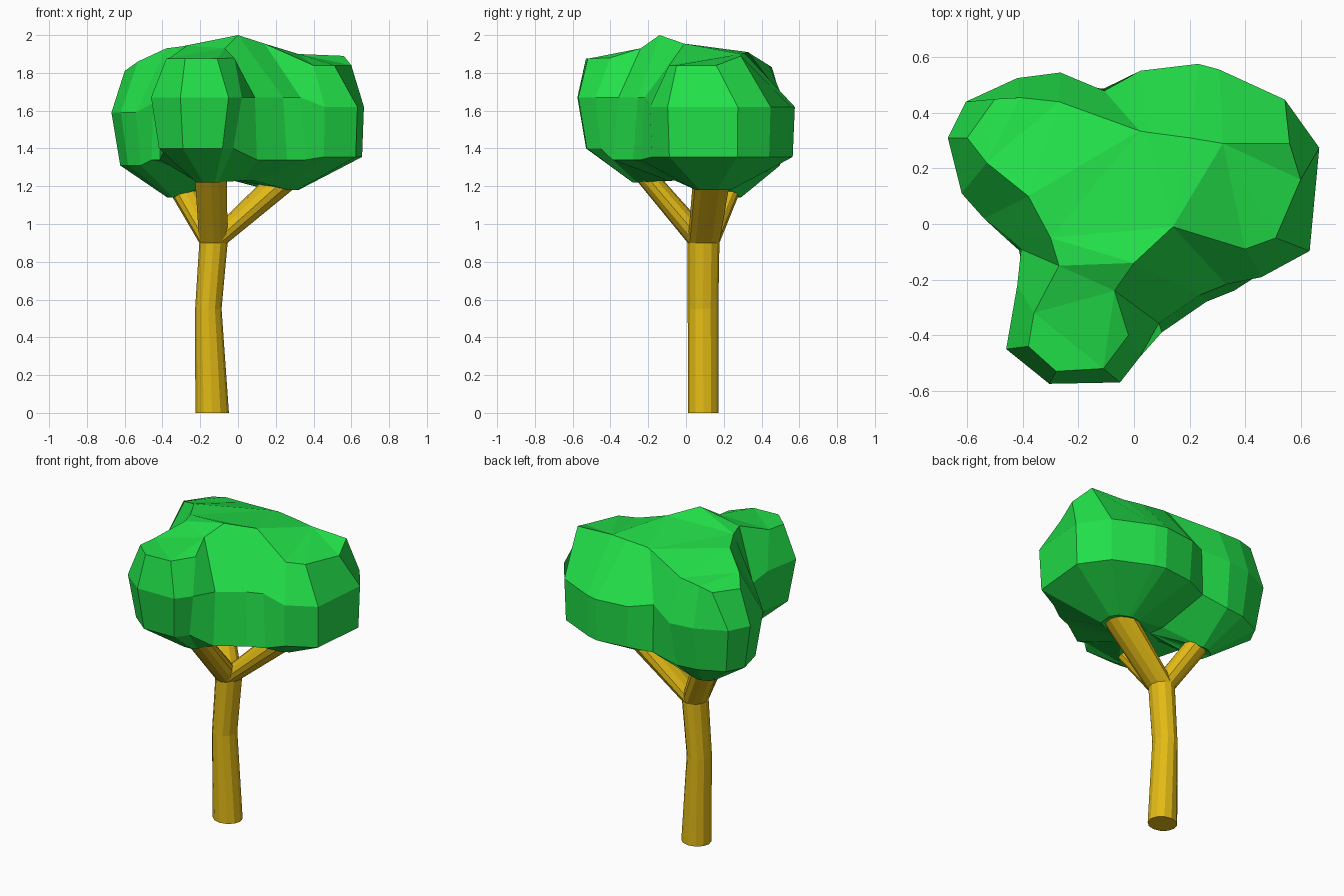
import bpy, bmesh, math
from mathutils import Vector

if "Cube" in bpy.data.objects:
    bpy.data.objects.remove(bpy.data.objects["Cube"])

SIDES = 12


def material(name, rgb):
    m = bpy.data.materials.new(name)
    m.diffuse_color = (*rgb, 1)
    m.use_nodes = True
    m.node_tree.nodes["Principled BSDF"].inputs["Base Color"].default_value = m.diffuse_color
    return m


def loft(name, rings, mat, low=None):
    """Skin a stack of rings; the top is a flat cap, the bottom a cap or a fan."""
    bm = bmesh.new()
    loops = [[bm.verts.new(p) for p in ring] for ring in rings]
    n = len(loops[0])
    for a, b in zip(loops, loops[1:]):
        for i in range(n):
            j = (i + 1) % n
            bm.faces.new((a[i], a[j], b[j], b[i]))
    if low is None:
        bm.faces.new(loops[0])
    else:
        c = bm.verts.new(low)
        for i in range(n):
            bm.faces.new((loops[0][i], loops[0][(i + 1) % n], c))
    cap = bm.faces.new(loops[-1])
    bmesh.ops.recalc_face_normals(bm, faces=bm.faces)
    bmesh.ops.triangulate(bm, faces=[cap], ngon_method='BEAUTY')
    mesh = bpy.data.meshes.new(name)
    bm.to_mesh(mesh)
    bm.free()
    mesh.materials.append(mat)
    obj = bpy.data.objects.new(name, mesh)
    bpy.context.collection.objects.link(obj)
    return obj


def ring(x, y, z, rx, ry):
    angles = [2 * math.pi * i / SIDES for i in range(SIDES)]
    return [(x + rx * math.cos(a), y + ry * math.sin(a), z) for a in angles]


bark = material("bark", (0.76, 0.49, 0.008))
leaf = material("leaf", (0.016, 0.74, 0.066))

# Trunk with a slight bend
loft("trunk", [ring(-0.137, 0.092, 0, 0.089, 0.081),
               ring(-0.157, 0.09, 0.55, 0.07, 0.081),
               ring(-0.13, 0.093, 0.9, 0.075, 0.084)], bark)

# Branches fan out of the trunk top, ending inside the leaves
for name, x, y, z, rx, ry in (("front_branch", -0.143, -0.19, 1.23, 0.085, 0.07),
                              ("right_branch", 0.195, 0.13, 1.19, 0.108, 0.098),
                              ("left_branch", -0.27, 0.205, 1.15, 0.082, 0.072)):
    start = Vector((-0.13, 0.093, 0.9))
    end = start.lerp(Vector((x, y, z)), 1.1)
    loft(name, [ring(*start, 0.075, 0.084), ring(*end, rx, ry)], bark)

# Lobes (left, right, front) and the saddles between them:
# centre, underside tip, mid and lower scale, mid and lower height
LOBES = {
    "L": ((-0.38, 0.25), (-0.28, 0.21, 1.14), 1.0, 0.84, 1.59, 1.31),
    "R": ((0.34, 0.20), (0.21, 0.13, 1.18), 0.99, 0.96, 1.62, 1.355),
    "F": ((-0.23, -0.32), (-0.145, -0.19, 1.22), 1.0, 0.82, 1.67, 1.40),
    "S": ((-0.05, 0.08), (0.0, 0.0, 1.23), 0.93, 1.0, 1.67, 1.34),
    "C": ((-0.05, 0.08), (-0.05, 0.08, 1.24), 0.95, 0.97, 1.64, 1.34),
}

# Crown: lobe, widest outline (x, y), shoulder point (x, y, z)
CROWN = [
    ("L", (-0.67, 0.31), (-0.60, 0.31, 1.81)),
    ("L", (-0.605, 0.44), (-0.50, 0.45, 1.81)),
    ("L", (-0.42, 0.525), (-0.41, 0.455, 1.83)),
    ("L", (-0.265, 0.545), (-0.27, 0.44, 1.84)),
    ("C", (-0.11, 0.50), (0.02, 0.335, 1.905)),
    ("R", (0.02, 0.555), (0.05, 0.33, 1.91)),
    ("R", (0.23, 0.58), (0.20, 0.31, 1.905)),
    ("R", (0.305, 0.56), (0.32, 0.29, 1.90)),
    ("R", (0.545, 0.45), (0.56, 0.29, 1.89)),
    ("R", (0.67, 0.275), (0.60, 0.16, 1.84)),
    ("R", (0.635, -0.10), (0.51, -0.05, 1.84)),
    ("R", (0.46, -0.195), (0.40, -0.09, 1.84)),
    ("S", (0.36, -0.24), (0.14, -0.01, 1.955)),
    ("S", (0.26, -0.28), (0.00, -0.14, 2.00)),
    ("S", (0.10, -0.39), (-0.07, -0.24, 1.93)),
    ("F", (0.02, -0.48), (-0.02, -0.40, 1.88)),
    ("F", (-0.05, -0.57), (-0.11, -0.52, 1.875)),
    ("F", (-0.305, -0.575), (-0.28, -0.53, 1.875)),
    ("F", (-0.46, -0.45), (-0.38, -0.44, 1.875)),
    ("F", (-0.42, -0.22), (-0.36, -0.32, 1.88)),
    ("C", (-0.425, -0.10), (-0.27, -0.15, 1.945)),
    ("C", (-0.47, -0.06), (-0.30, -0.05, 1.94)),
    ("L", (-0.54, 0.02), (-0.38, 0.10, 1.93)),
    ("L", (-0.62, 0.11), (-0.53, 0.22, 1.86)),
]
under, lower, middle, shoulder = [], [], [], []
for key, outline, top in CROWN:
    centre, tip, mid_s, low_s, mid_z, low_z = LOBES[key]
    p, c, t = Vector(outline), Vector(centre), Vector(tip)
    under.append((*t.xy.lerp(p, 0.24), t.z))
    lower.append((*c.lerp(p, low_s), low_z))
    middle.append((*c.lerp(p, mid_s), mid_z))
    shoulder.append(top)
loft("leaf_crown", [under, lower, middle, shoulder], leaf, low=(-0.05, 0.08, 1.24))
